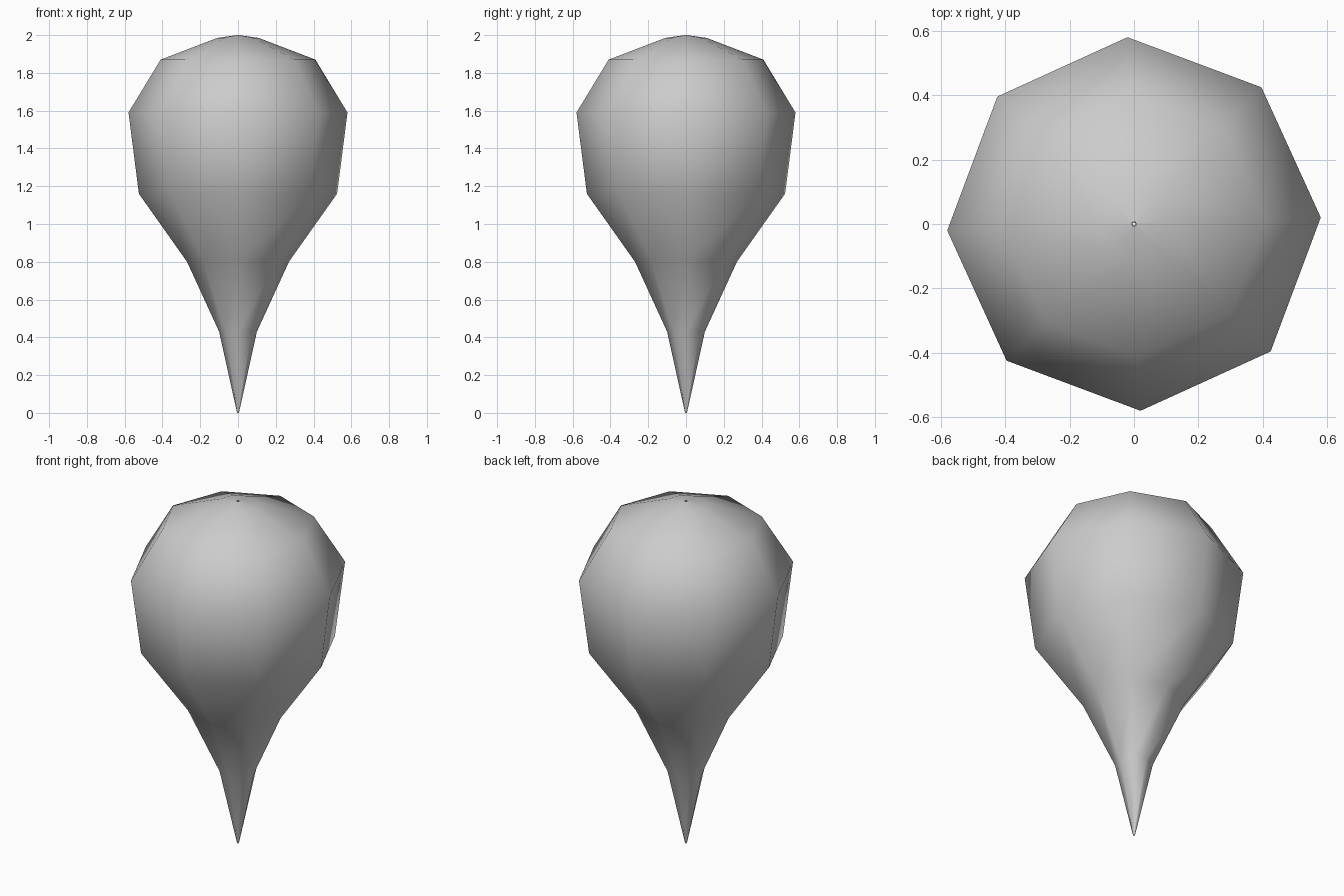
import bpy
import bmesh
import math

cube = bpy.data.objects.get("Cube")
if cube:
    bpy.data.objects.remove(cube, do_unlink=True)

SIDES = 8
TWIST = math.radians(2)
# Teardrop outline as (radius, height), from the tip up to the crown
PROFILE = [(0.005, 0), (0.1, 0.43), (0.27, 0.8), (0.525, 1.16),
           (0.58, 1.59), (0.41, 1.87), (0.11, 1.985), (0.007, 2)]

# One plain grey material
grey = bpy.data.materials.new("plain_grey")
grey.use_nodes = True
colour = (0.6, 0.6, 0.6, 1)
grey.diffuse_color = colour
grey.node_tree.nodes["Principled BSDF"].inputs["Base Color"].default_value = colour

# Lathe the outline into an eight-sided shell, open at both tiny ends
bm = bmesh.new()
rings = []
for radius, height in PROFILE:
    angles = [TWIST + math.tau * i / SIDES for i in range(SIDES)]
    rings.append([bm.verts.new((radius * math.cos(a), radius * math.sin(a), height))
                  for a in angles])
for low, high in zip(rings, rings[1:]):
    for i in range(SIDES):
        j = (i + 1) % SIDES
        face = bm.faces.new((low[i], low[j], high[j], high[i]))
        face.smooth = True

mesh = bpy.data.meshes.new("teardrop_body")
bm.to_mesh(mesh)
bm.free()
mesh.materials.append(grey)
body = bpy.data.objects.new("teardrop_body", mesh)
bpy.context.collection.objects.link(body)
